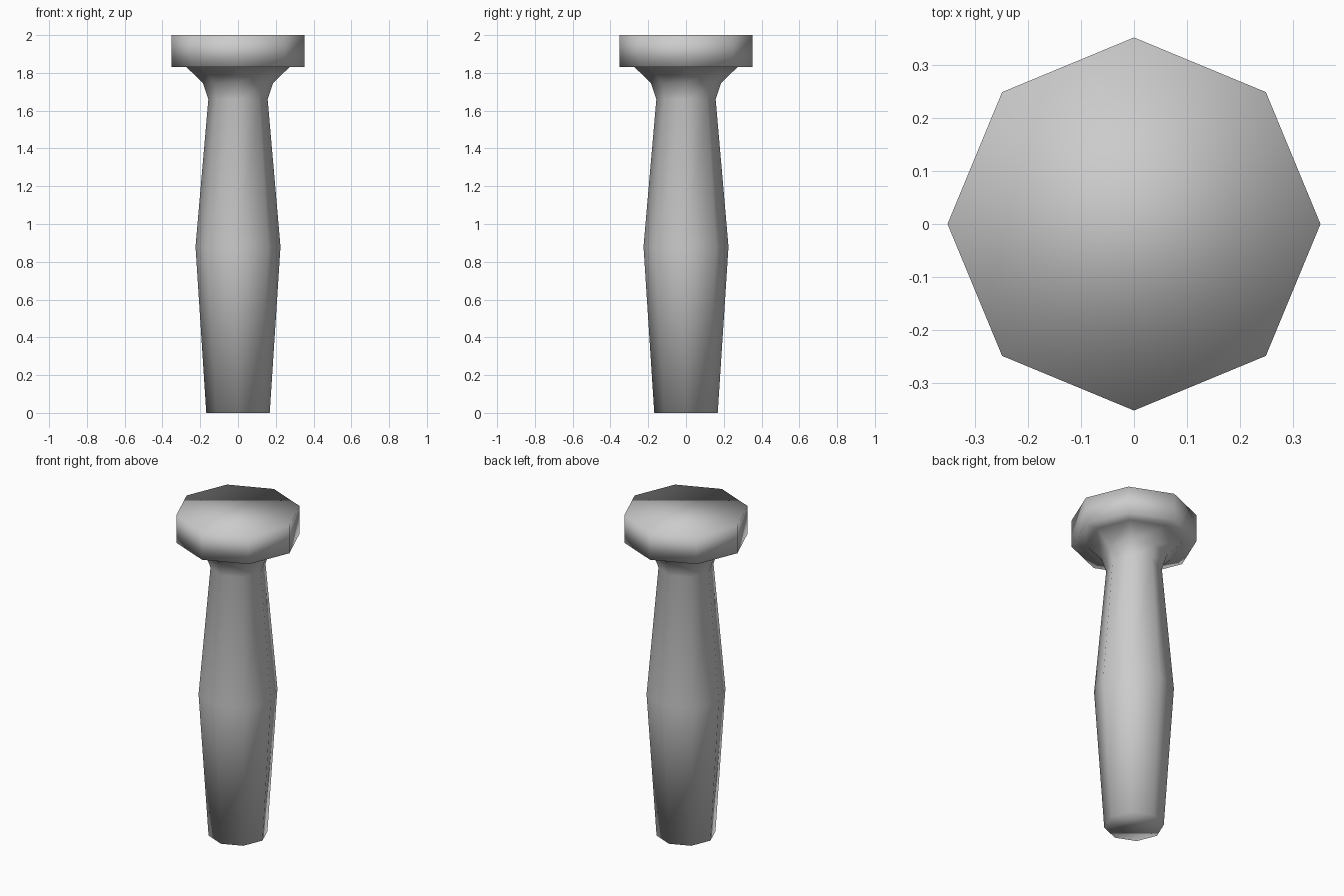
import bpy
import bmesh
from math import cos, sin, pi

cube = bpy.data.objects.get("Cube")
if cube:
    bpy.data.objects.remove(cube, do_unlink=True)

SIDES = 8

# Plain grey finish
grey = bpy.data.materials.new("plain_grey")
grey.use_nodes = True
colour = (0.6, 0.6, 0.6, 1)
grey.diffuse_color = colour
grey.node_tree.nodes["Principled BSDF"].inputs["Base Color"].default_value = colour

# Radius and height, from the foot up through the grip, neck and head
profile = [(0.168, 0), (0.225, 0.88), (0.157, 1.66), (0.185, 1.745),
           (0.272, 1.83), (0.352, 1.83), (0.352, 2)]


def lathe(name, points):
    """Turn a profile into a capped, smooth-shaded solid."""
    bm = bmesh.new()
    rings = [[bm.verts.new((r * cos(2 * pi * i / SIDES), r * sin(2 * pi * i / SIDES), z))
              for i in range(SIDES)] for r, z in points]
    for low, high in zip(rings, rings[1:]):
        for i in range(SIDES):
            j = (i + 1) % SIDES
            bm.faces.new((low[i], low[j], high[j], high[i]))
    bm.faces.new(rings[0][::-1])
    bm.faces.new(rings[-1])
    for face in bm.faces:
        face.smooth = True
    mesh = bpy.data.meshes.new(name)
    bm.to_mesh(mesh)
    bm.free()
    mesh.materials.append(grey)
    obj = bpy.data.objects.new(name, mesh)
    bpy.context.collection.objects.link(obj)
    return obj


# Handle with its flared octagonal head in one continuous surface
lathe("handle_with_head", profile)
